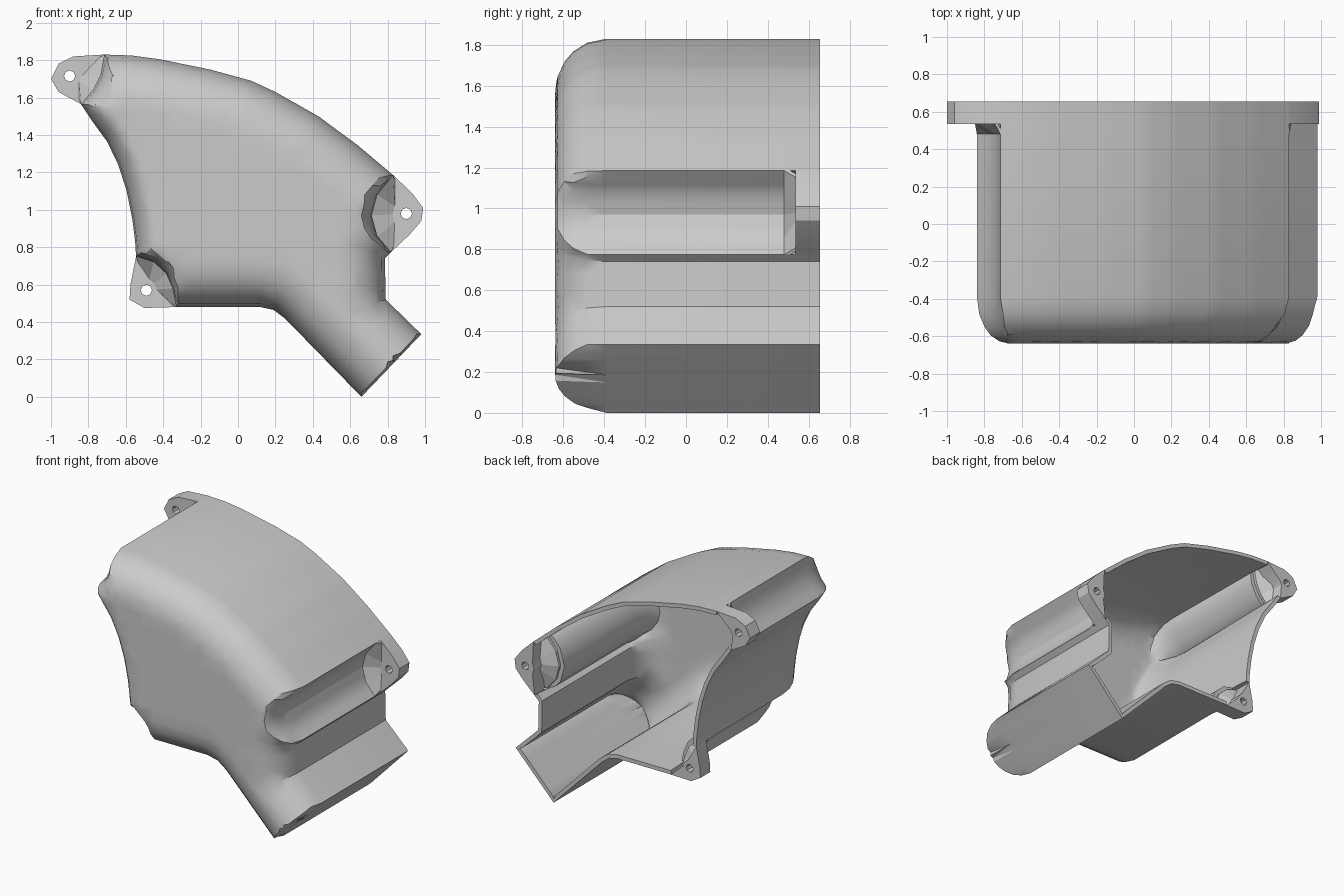
import bpy, bmesh, math
from mathutils import Vector as V
from mathutils.geometry import delaunay_2d_cdt, intersect_point_line

if "Cube" in bpy.data.objects:
    bpy.data.objects.remove(bpy.data.objects["Cube"])

BACK, SEAT, FRONT, ROUND, WALL = 0.655, 0.49, -0.64, 0.25, 0.03

# Screw recesses: (body groove points, outer flange points, screw centre)
low_left = ([(-.545, .75), (-.45, .72), (-.385, .66), (-.35, .58), (-.33, .48)],
            [(-.5, .475), (-.58, .52), (-.575, .6)], (-.49, .57))
right = ([(.82, .775), (.745, .86), (.715, .97), (.745, 1.08), (.83, 1.185)],
         [(.93, 1.09), (.99, 1.01), (.98, .94), (.92, .87)], (.9, .98))
top_left = ([(-.715, 1.83), (-.735, 1.72), (-.775, 1.64), (-.84, 1.565)],
            [(-.96, 1.63), (-1, 1.7), (-.96, 1.78), (-.88, 1.82)], (-.9, 1.715))

# Outline sections, counter-clockwise in x/z, each with its front rounding radius
sections = [
    (low_left[0], .07),
    ([(.12, .48), (.19, .465), (.25, .42), (.66, .0)], .24),
    ([(.98, .335)], .01),
    ([(.79, .52), (.785, .74), (.82, .775)], .24),
    (right[0][1:], .08),
    ([(.64, 1.345), (.43, 1.5), (.2, 1.63), (.07, 1.69), (-.15, 1.75),
      (-.42, 1.805), (-.57, 1.825), (-.715, 1.83)], .26),
    (top_left[0][1:], .14),
    ([(-.78, 1.475), (-.7, 1.365), (-.64, 1.24), (-.595, 1.1), (-.565, .95),
      (-.55, .83), (-.545, .75)], .12),
]


def build_outline():
    """Subdivide the outline; return (point, direction, radius) and segments."""
    corners = [(V(p), r) for pts, r in sections for p in pts][:-1]
    pts, segs = [], []
    for i, (a, _) in enumerate(corners):
        b, r = corners[(i + 1) % len(corners)]
        if i == len(corners) - 1:
            r = .12
        segs.append((a, b, r))
        n = max(1, round((b - a).length / .05))
        for k in range(n):
            pts.append((a.lerp(b, k / n), (b - a).normalized(), r))
    return pts, segs


def rounding(p, segs):
    """Relative distance from the outline, 0 at the edge and 1 on the flat front."""
    best = 1.5
    for a, b, r in segs:
        q, k = intersect_point_line(p, a, b)
        q = a.lerp(b, min(1, max(0, k)))
        best = min(best, (p - q.to_2d()).length / r)
    return best


def finish(ob):
    bpy.ops.object.select_all(action='DESELECT')
    bpy.context.view_layer.objects.active = ob
    ob.select_set(True)
    bpy.ops.object.convert(target='MESH')
    bpy.ops.object.shade_smooth_by_angle(angle=math.radians(30))


def mesh_object(name, bm):
    me = bpy.data.meshes.new(name)
    bm.to_mesh(me)
    bm.free()
    ob = bpy.data.objects.new(name, me)
    bpy.context.collection.objects.link(ob)
    return ob


def pull_back(bm, edges, y):
    """Extrude edges straight back to y and return the new edges."""
    geom = bmesh.ops.extrude_edge_only(bm, edges=edges)['geom']
    for v in geom:
        if isinstance(v, bmesh.types.BMVert):
            v.co.y = y
    return [e for e in geom if isinstance(e, bmesh.types.BMEdge)]


# Hollow housing with rounded front and side spout
def housing():
    pts, segs = build_outline()
    verts = [p[0] for p in pts]
    n = len(verts)
    steps = [1 - math.cos(math.radians(a)) for a in (22, 40, 55, 72, 90)]
    for i, (base, d, r) in enumerate(pts):
        d2, r2 = pts[i - 1][1:]
        inward = V((-d.y - d2.y, d.x + d2.x)).normalized()
        if max(r, r2) < .02:            # flat spout end
            verts.append(base + inward * .012)
            continue
        for t in steps:
            # walk along the inward normal until the rounding level is met
            s = t * min(r, r2)
            for _ in range(4):
                level = rounding(base + inward * s, segs)
                s = min(.4, s * t / max(level, .01))
            p = base + inward * s
            if abs(rounding(p, segs) - t) < .01 and s < 1.8 * t * max(r, r2):
                verts.append(p)
    for i in range(-9, 10):
        for j in range(1, 18):
            p = V((i * .1 + .03, j * .1 + .02))
            if rounding(p, segs) > .6:
                verts.append(p)
    # ridge of the spout
    for k in range(12):
        verts.append(V((.8, .187)).lerp(V((.42, .56)), k / 11))
    out = delaunay_2d_cdt(verts, [(i, (i + 1) % n) for i in range(n)], [], 1, 1e-4)
    bm = bmesh.new()
    vs = []
    for p in out[0]:
        t = min(1, rounding(V(p[:2]), segs))
        y = FRONT + ROUND * (1 - math.sqrt(max(0, 1 - (1 - t) ** 2)))
        vs.append(bm.verts.new((p[0], y, p[1])))
    for f in out[2]:
        bm.faces.new([vs[i] for i in f])
    bmesh.ops.delete(bm, geom=[v for v in bm.verts if not v.link_faces], context='VERTS')
    # side walls to the screw seats, then everything but the grooves to the rim
    rim = pull_back(bm, [e for e in bm.edges if len(e.link_faces) == 1], SEAT)
    grooves = [(V(a), V(b), 1) for g in (low_left, right, top_left)
               for a, b in zip(g[0], g[0][1:])]
    pull_back(bm, [e for e in rim if any(
        rounding(v.co.xz, grooves) > .003 for v in e.verts)], BACK)
    bmesh.ops.recalc_face_normals(bm, faces=bm.faces)
    if sum(f.normal.y * f.calc_area() for f in bm.faces) > 0:
        bmesh.ops.reverse_faces(bm, faces=bm.faces)
    ob = mesh_object("housing_shell", bm)
    mod = ob.modifiers.new("wall", 'SOLIDIFY')
    mod.thickness, mod.offset = WALL, -1
    finish(ob)


# Screw flange: outer boss with a hole, joined to the groove by a sloped web
def flange(name, groove, outer, centre):
    last = len(groove) - 1
    inner = [V(g).lerp(V(centre), .15 if k in (0, last) else .6)
             for k, g in enumerate(groove)]
    boss = [groove[0]] + inner[1:-1] + [groove[-1]] + outer
    hole = [(centre[0] + .03 * math.cos(k * math.pi / 4),
             centre[1] + .03 * math.sin(k * math.pi / 4)) for k in range(8)]
    cu = bpy.data.curves.new(name, 'CURVE')
    cu.dimensions, cu.fill_mode, cu.extrude = '2D', 'BOTH', .06
    for loop in (boss, hole):
        sp = cu.splines.new('POLY')
        sp.points.add(len(loop) - 1)
        for q, (x, z) in zip(sp.points, loop):
            q.co = (x, z, 0, 1)
        sp.use_cyclic_u = True
    ob = bpy.data.objects.new(name, cu)
    bpy.context.collection.objects.link(ob)
    ob.rotation_euler.x = math.pi / 2
    ob.location.y = BACK - .06
    finish(ob)

    bm = bmesh.new()
    rings = [[bm.verts.new(c) for c in
              ((g[0], SEAT - .01, g[1]), (g[0], SEAT + .02, g[1]),
               (m.x, .565, m.y), (m.x, .535, m.y))] for g, m in zip(groove, inner)]
    for a, b in zip(rings, rings[1:]):
        for k in range(4):
            j = (k + 1) % 4
            bm.faces.new((a[k], a[j], b[j], b[k]))
    bm.faces.new(rings[0])
    bm.faces.new(rings[-1])
    bmesh.ops.recalc_face_normals(bm, faces=bm.faces)
    mesh_object(name + "_web", bm)


housing()
flange("lower_left_flange", *low_left)
flange("right_flange", *right)
flange("top_left_flange", *top_left)
